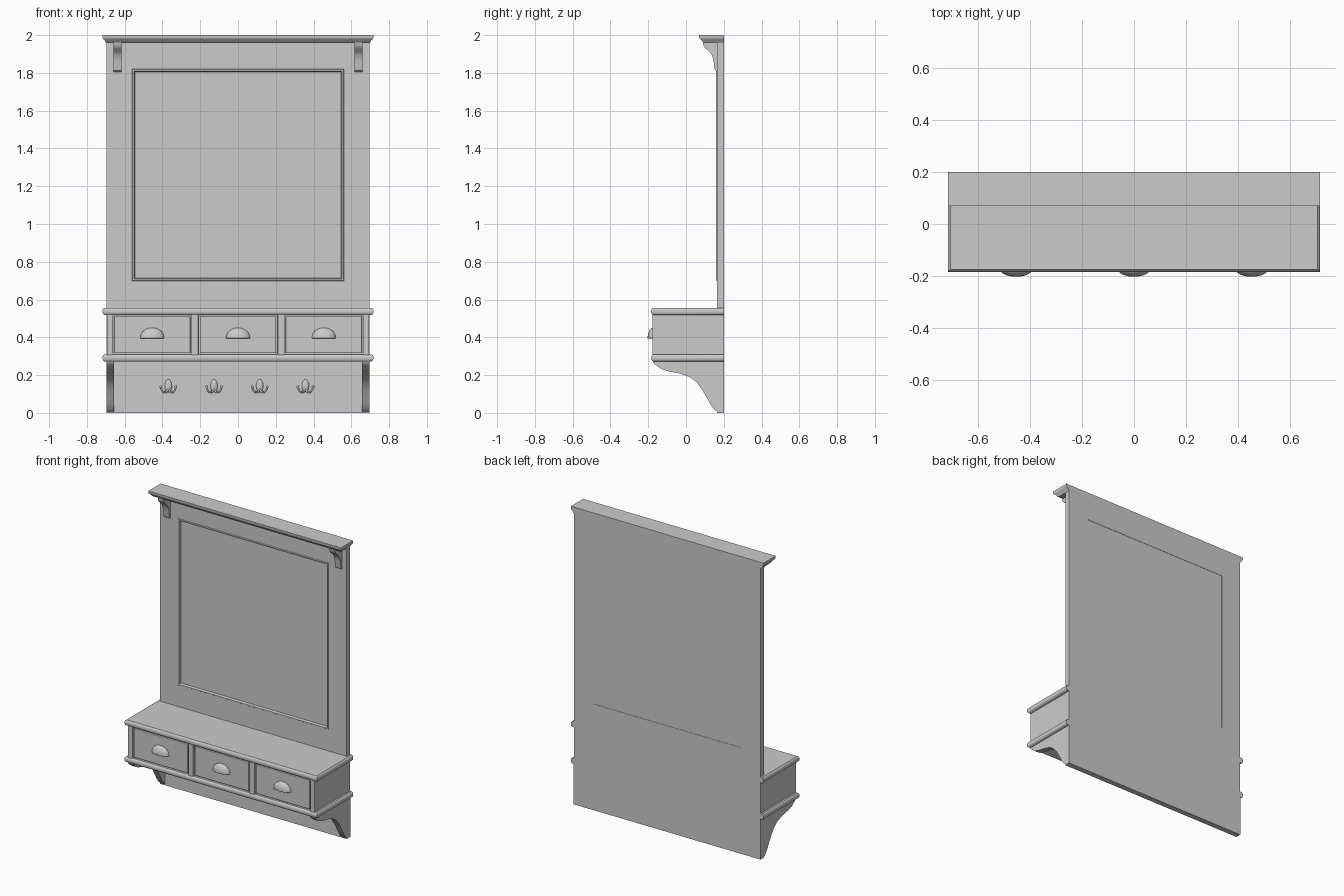
import bpy, bmesh, math
from mathutils import Vector

if "Cube" in bpy.data.objects:
    bpy.data.objects.remove(bpy.data.objects["Cube"])

BACK, FACE = 0.2, 0.163   # rear plane and front plane of the back panel


def finish(name, bm, bevel=0.0, smooth=False):
    bmesh.ops.recalc_face_normals(bm, faces=bm.faces[:])
    mesh = bpy.data.meshes.new(name)
    bm.to_mesh(mesh)
    bm.free()
    ob = bpy.data.objects.new(name, mesh)
    bpy.context.collection.objects.link(ob)
    if bevel:
        m = ob.modifiers.new("soft_edges", 'BEVEL')
        m.width, m.segments = bevel, 2
    if smooth:
        bpy.ops.object.select_all(action='DESELECT')
        bpy.context.view_layer.objects.active = ob
        ob.select_set(True)
        bpy.ops.object.shade_smooth_by_angle(angle=math.radians(35))
    return ob


def box(name, x0, x1, y0, y1, z0, z1, bevel=0.0):
    bm = bmesh.new()
    bmesh.ops.create_cube(bm, size=1)
    for v in bm.verts:
        v.co = ((x0 + x1) / 2 + v.co.x * (x1 - x0),
                (y0 + y1) / 2 + v.co.y * (y1 - y0),
                (z0 + z1) / 2 + v.co.z * (z1 - z0))
    return finish(name, bm, bevel)


def loft(name, loops, closed=False):
    """Skin matching loops; closed joins last to first, otherwise caps the ends."""
    bm = bmesh.new()
    rings = [[bm.verts.new(p) for p in loop] for loop in loops]
    n = len(rings[0])
    pairs = list(zip(rings, rings[1:]))
    if closed:
        pairs.append((rings[-1], rings[0]))
    else:
        bm.faces.new(rings[0])
        bm.faces.new(rings[-1])
    for a, b in pairs:
        for i in range(n):
            j = (i + 1) % n
            bm.faces.new((a[i], a[j], b[j], b[i]))
    return finish(name, bm, smooth=True)


def slab(name, sections):
    """Moulded board: (half width, front y, z) sections, flat at the back."""
    return loft(name, [[(-w, y, z), (w, y, z), (w, BACK, z), (-w, BACK, z)]
                       for w, y, z in sections])


def bracket(name, x0, x1, profile):
    return loft(name, [[(x, y, z) for y, z in profile] for x in (x0, x1)])


# back panel with mirror opening and raised bead
sections = [(0.695, 0, 1.97, BACK), (0.695, 0, 1.97, FACE),
            (0.561, 0.699, 1.821, FACE), (0.558, 0.702, 1.818, FACE - 0.005),
            (0.551, 0.709, 1.811, FACE - 0.005), (0.546, 0.714, 1.806, FACE + 0.01),
            (0.546, 0.714, 1.806, BACK)]
loft("back_panel", [[(-w, y, a), (w, y, a), (w, y, b), (-w, y, b)]
                    for w, a, b, y in sections], closed=True)
box("mirror", -0.547, 0.547, 0.173, 0.198, 0.713, 1.807)

# cornice and the two shelf boards
slab("cornice", [(0.697, 0.10, 1.957), (0.700, 0.090, 1.962), (0.706, 0.084, 1.972),
                 (0.714, 0.074, 1.980), (0.717, 0.070, 1.986), (0.717, 0.070, 2.0)])
for name, z in (("top_shelf", 0.518), ("bottom_shelf", 0.272)):
    slab(name, [(0.706, -0.174, z), (0.714, -0.180, z + 0.005), (0.717, -0.184, z + 0.012),
                (0.717, -0.184, z + 0.026), (0.714, -0.180, z + 0.033),
                (0.707, -0.175, z + 0.038)])

# drawer carcass with front stiles
box("drawer_carcass", -0.694, 0.694, -0.160, BACK - 0.002, 0.305, 0.522)
for x, w in ((-0.678, 0.016), (-0.228, 0.018), (0.228, 0.018), (0.678, 0.016)):
    box("drawer_stile", x - w, x + w, -0.178, -0.155, 0.305, 0.522, 0.003)


def cup_pull(cx):
    bm = bmesh.new()
    bmesh.ops.create_uvsphere(bm, u_segments=32, v_segments=16, radius=1)
    for normal in ((0, 1, 0), (0, 0, -1)):
        bmesh.ops.bisect_plane(bm, geom=bm.verts[:] + bm.edges[:] + bm.faces[:],
                               plane_co=(0, 0, 0), plane_no=normal, clear_outer=True)
    for v in bm.verts:
        v.co = (cx + v.co.x * 0.063, -0.173 + v.co.y * 0.030, 0.399 + v.co.z * 0.052)
    ob = finish("cup_handle", bm, smooth=True)
    m = ob.modifiers.new("shell", 'SOLIDIFY')
    m.thickness = 0.004


# drawer fronts and handles
for x in (-0.454, 0, 0.454):
    w = 0.202
    box("drawer_front", x - w, x + w, -0.174, -0.155, 0.317, 0.511, 0.004)
    cup_pull(x)

# curved brackets, mirrored left and right
low = [(BACK, 0.28), (-0.178, 0.28), (-0.172, 0.264), (-0.155, 0.250), (-0.13, 0.232),
       (-0.09, 0.219), (-0.03, 0.208), (0.02, 0.190), (0.055, 0.163), (0.085, 0.124),
       (0.108, 0.084), (0.130, 0.045), (0.150, 0.018), (0.167, 0.004), (BACK, 0.0)]
high = [(FACE + 0.005, 1.965), (0.090, 1.965), (0.092, 1.945), (0.104, 1.928),
        (0.122, 1.915), (0.137, 1.895), (0.146, 1.865), (0.149, 1.835),
        (0.154, 1.812), (FACE + 0.005, 1.802)]
for s in (-1, 1):
    bracket("lower_bracket", s * 0.657, s * 0.696, low)
    bracket("cornice_bracket", s * 0.617, s * 0.660, high)


def rod(name, points, radius):
    cu = bpy.data.curves.new(name, 'CURVE')
    cu.dimensions = '3D'
    cu.bevel_depth, cu.bevel_resolution, cu.resolution_u = radius, 3, 6
    cu.use_fill_caps = True
    sp = cu.splines.new('BEZIER')
    sp.bezier_points.add(len(points) - 1)
    for bp, p in zip(sp.bezier_points, points):
        bp.co = p
        bp.handle_left_type = bp.handle_right_type = 'AUTO'
    bpy.context.collection.objects.link(bpy.data.objects.new(name, cu))


def ellipsoid(name, centre, size):
    bm = bmesh.new()
    bmesh.ops.create_uvsphere(bm, u_segments=16, v_segments=10, radius=1)
    for v in bm.verts:
        v.co = Vector(centre) + Vector([a * b for a, b in zip(v.co, size)])
    finish(name, bm, smooth=True)


# double coat hooks
for x in (-0.369, -0.127, 0.115, 0.357):
    ellipsoid("hook_plate", (x, FACE, 0.143), (0.019, 0.010, 0.034))
    for s in (-1, 1):
        rod("hook_prong", [(x, FACE - 0.006, 0.122), (x + s * 0.016, FACE - 0.022, 0.109),
                           (x + s * 0.034, FACE - 0.036, 0.120),
                           (x + s * 0.040, FACE - 0.038, 0.138)], 0.005)
        ellipsoid("hook_tip", (x + s * 0.040, FACE - 0.038, 0.139), (0.007, 0.007, 0.007))
